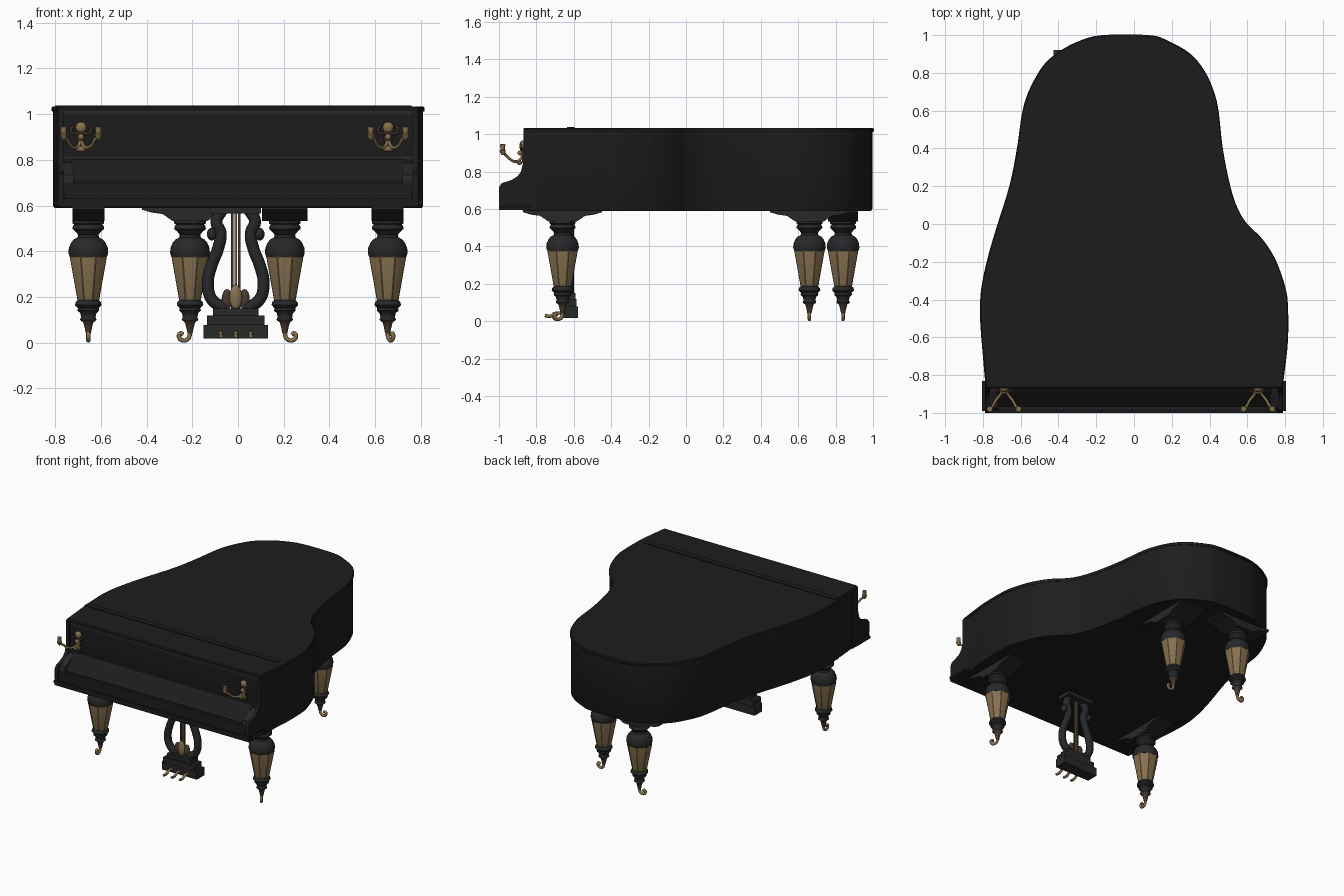
import bpy, bmesh, math
from mathutils import Matrix, Vector

if "Cube" in bpy.data.objects:
    bpy.data.objects.remove(bpy.data.objects["Cube"])


def material(name, col):
    m = bpy.data.materials.new(name)
    m.diffuse_color = (*col, 1)
    m.use_nodes = True
    m.node_tree.nodes["Principled BSDF"].inputs["Base Color"].default_value = m.diffuse_color
    return m


LACQUER = material("black lacquer", (0.012, 0.012, 0.012))
EBONY = material("ebony wood", (0.020, 0.021, 0.022))
GOLD = material("aged gold", (0.24, 0.165, 0.075))
BRONZE = material("dark bronze", (0.065, 0.042, 0.028))


def finish(name, bm, mats, angle=35, matrix=None):
    bmesh.ops.recalc_face_normals(bm, faces=bm.faces)
    if matrix:
        bm.transform(matrix)
    me = bpy.data.meshes.new(name)
    bm.to_mesh(me)
    bm.free()
    ob = bpy.data.objects.new(name, me)
    bpy.context.collection.objects.link(ob)
    for m in mats:
        me.materials.append(m)
    bpy.ops.object.select_all(action='DESELECT')
    ob.select_set(True)
    bpy.context.view_layer.objects.active = ob
    bpy.ops.object.shade_smooth_by_angle(angle=math.radians(angle))
    return ob


def loft(bm, rings):
    """Skin closed rings of points and cap both ends."""
    vs = [[bm.verts.new(p) for p in r] for r in rings]
    n = len(vs[0])
    for a, b in zip(vs, vs[1:]):
        for i in range(n):
            bm.faces.new((a[i], a[(i + 1) % n], b[(i + 1) % n], b[i]))
    bm.faces.new(vs[0])
    bm.faces.new(vs[-1])


def profile_x(name, prof, x0, x1, mat, matrix=None):
    """Extrude a (y, z) profile along x."""
    bm = bmesh.new()
    loft(bm, [[(x, y, z) for y, z in prof] for x in (x0, x1)])
    return finish(name, bm, [mat], 35, matrix)


def box(name, x0, x1, y0, y1, z0, z1, mat):
    return profile_x(name, [(y0, z0), (y1, z0), (y1, z1), (y0, z1)], x0, x1, mat)


def lathe(name, prof, loc, mats, sides=24, split=None):
    """Turn an (r, z) profile; faces below split take the second material."""
    bm = bmesh.new()
    ang = [2 * math.pi * (i + 0.5) / sides for i in range(sides)]
    loft(bm, [[(r * math.cos(a), r * math.sin(a), z) for a in ang] for r, z in prof])
    if split:
        for f in bm.faces:
            f.material_index = int(f.calc_center_median().z < split)
    return finish(name, bm, mats, 40, Matrix.Translation(loc))


def ball(name, loc, size, mat):
    bm = bmesh.new()
    bmesh.ops.create_uvsphere(bm, u_segments=14, v_segments=8, radius=1)
    return finish(name, bm, [mat], 60, Matrix.Translation(loc) @ Matrix.Diagonal((*size, 1)))


def tube(name, pts, r, mat):
    cu = bpy.data.curves.new(name, 'CURVE')
    cu.dimensions = '3D'
    cu.bevel_depth, cu.bevel_resolution, cu.resolution_u = r, 2, 5
    cu.use_fill_caps = True
    sp = cu.splines.new('BEZIER')
    sp.bezier_points.add(len(pts) - 1)
    for b, p in zip(sp.bezier_points, pts):
        b.co = p
        b.handle_left_type = b.handle_right_type = 'AUTO'
    cu.materials.append(mat)
    ob = bpy.data.objects.new(name, cu)
    bpy.context.collection.objects.link(ob)
    bpy.ops.object.select_all(action='DESELECT')
    ob.select_set(True)
    bpy.context.view_layer.objects.active = ob
    bpy.ops.object.convert(target='MESH')
    return ob


# Case outline seen from above, smoothed with a Catmull-Rom spline
KEYS = [(-.785, -.87), (-.80, -.7), (-.815, -.5), (-.81, -.35), (-.78, -.2), (-.735, -.04),
        (-.66, .2), (-.62, .4), (-.59, .6), (-.55, .72), (-.48, .84), (-.40, .91), (-.30, .965),
        (-.17, 1.0), (.08, 1.0), (.18, .97), (.30, .90), (.38, .80), (.43, .68), (.45, .58),
        (.47, .4), (.51, .2), (.55, .08), (.60, 0), (.68, -.08), (.75, -.19), (.80, -.33),
        (.815, -.43), (.815, -.62), (.795, -.8), (.785, -.87)]


def smooth(keys, n=4):
    p = [Vector(k) for k in [keys[0]] + keys + [keys[-1]]]
    out = []
    for a, b, c, d in zip(p, p[1:], p[2:], p[3:]):
        for i in range(n):
            t = i / n
            out.append(0.5 * (2 * b + (c - a) * t + (2 * a - 5 * b + 4 * c - d) * t * t
                              + (3 * b - a - 3 * c + d) * t ** 3))
    return out + [p[-1]]


OUTLINE = smooth(KEYS)


def slab(name, layers, mat):
    bm = bmesh.new()
    loft(bm, [[(v.x * s, 0.06 + (v.y - 0.06) * s, z) for v in OUTLINE] for s, z in layers])
    return finish(name, bm, [mat])


slab("case", [(.985, .59), (.992, .60), (.992, 1.02)], LACQUER)
slab("lid", [(.997, 1.012), (1, 1.016), (1, 1.028), (.993, 1.034)], LACQUER)
box("lid_hinge_strip", -.80, .76, -.635, -.595, 1.03, 1.039, LACQUER)

# Keyboard end: key bed, cheeks, closed fallboard, front panel
box("key_bed", -.79, .79, -1.0, -.8, .595, .63, LACQUER)
box("key_bed_moulding", -.805, .805, -.99, -.83, .605, .62, LACQUER)
CHEEK = [(-.8, .60), (-.992, .60), (-1.0, .64), (-1.0, .715), (-.985, .738), (-.945, .75),
         (-.905, .768), (-.882, .80), (-.87, .85), (-.87, 1.02), (-.8, 1.02)]
ARM = [(-.84, .62), (-.975, .62), (-.985, .70), (-.975, .735), (-.94, .75), (-.90, .775),
       (-.87, .79), (-.84, .79)]
for side, s in (("left", -1), ("right", 1)):
    profile_x("cheek_" + side, CHEEK, s * .762, s * .788, LACQUER)
    profile_x("key_block_" + side, ARM, s * .72, s * .765, EBONY)
    box("front_panel_side_" + side, s * .465, s * .765, -.860, -.84, .815, 1.005, LACQUER)
profile_x("fallboard", [(-.84, .63), (-.965, .63), (-.965, .705), (-.945, .72), (-.90, .775),
                        (-.875, .80), (-.84, .81)], -.73, .73, LACQUER)
box("key_slip", -.76, .76, -.988, -.95, .62, .70, LACQUER)
box("front_panel_rail", -.765, .765, -.868, -.84, .803, .815, EBONY)
box("lid_front_rail", -.78, .78, -.868, -.83, 1.0, 1.02, EBONY)

# Turned legs with gilded octagonal shafts, brackets and scrolled feet
CAP = [(.07, .54), (.07, .522), (.062, .518), (.068, .51), (.07, .498), (.055, .485), (.045, .472),
       (.048, .46), (.064, .452), (.076, .438), (.086, .415), (.088, .392), (.082, .375), (.07, .37)]
BASE = [(.045, .188), (.056, .178), (.059, .165), (.046, .152), (.048, .14), (.036, .13),
        (.032, .112), (.037, .1), (.022, .088), (.016, .065), (.011, .04)]
BRACKET = [(-.215, .60), (-.21, .582), (-.17, .570), (-.12, .563), (-.075, .532), (.075, .532),
           (.12, .563), (.17, .570), (.21, .582), (.215, .60)]
FOOT = [(0, .08), (0, .045), (.008, .018), (.03, .010), (.048, .023), (.042, .041), (.03, .034)]


def leg(name, x, y, foot_dir, turn, half_width):
    profile_x(name + "_bracket", BRACKET, -half_width, half_width, EBONY,
              Matrix.Translation((x, y, 0)) @ Matrix.Rotation(math.radians(turn), 4, 'Z'))
    lathe(name + "_cap", CAP, (x, y, 0), [EBONY])
    shaft = bmesh.new()
    ang = [math.pi * (i + .5) / 4 for i in range(8)]
    loft(shaft, [[(r * math.cos(a), r * math.sin(a), z) for a in ang]
                 for r, z in ((.087, .378), (.05, .185))])
    panels = [f for f in shaft.faces if len(f.verts) == 4]
    for i, width in ((1, .005), (2, .0065)):
        bmesh.ops.inset_individual(shaft, faces=panels, thickness=width, depth=-.001)
        for f in panels:
            f.material_index = i
        if i == 1:
            continue
    # rims of the second inset stay bronze: those touching a gold face but not ebony
    gold = set(panels)
    for f in shaft.faces:
        if f not in gold and len(f.verts) == 4 and any(g in gold for e in f.edges for g in e.link_faces):
            f.material_index = 1
    finish(name + "_shaft", shaft, [EBONY, BRONZE, GOLD], 20, Matrix.Translation((x, y, 0)))
    lathe(name + "_base", BASE, (x, y, 0), [EBONY, BRONZE], 20, .095)
    dx, dy = foot_dir
    tube(name + "_scroll_foot", [(x + u * dx, y + u * dy, z) for u, z in FOOT], .0095, GOLD)


leg("front_leg_left", -.655, -.66, (0, -1), 0, .07)
leg("front_leg_right", .655, -.66, (.5, -.86), 0, .07)
leg("rear_leg_left", -.21, .84, (-1, 0), 90, .08)
leg("rear_leg_right", .205, .66, (1, 0), 0, .10)

# Pedal lyre
CX, LY = -.01, -.625
box("lyre_foot", CX - .142, CX + .142, -.665, -.578, .018, .078, EBONY)
box("lyre_foot_step", CX - .125, CX + .125, -.675, -.585, .078, .118, EBONY)
box("lyre_foot_top", CX - .10, CX + .10, -.665, -.59, .118, .15, EBONY)
box("lyre_head", CX - .11, CX + .11, -.68, -.57, .565, .60, EBONY)
LYRE = [(.05, .15), (.105, .19), (.122, .26), (.105, .34), (.078, .41), (.066, .48), (.085, .53), (.06, .58)]
for side, s in (("left", -1), ("right", 1)):
    tube("lyre_arm_" + side, [(CX + s * u, LY, z) for u, z in LYRE], .026, EBONY)
    ball("lyre_scroll_" + side, (CX + s * .105, LY, .475), (.022, .025, .028), EBONY)
    ball("lyre_leaf_" + side, (CX + s * .038, LY - .005, .19), (.024, .015, .045), BRONZE)
ball("lyre_leaf_middle", (CX, LY - .015, .2), (.028, .015, .055), GOLD)
for i in (-1, 0, 1):
    tube(f"pedal_rod_{i + 2}", [(CX + i * .015, LY, .14), (CX + i * .015, LY, .58)], .006,
         GOLD if i == 0 else BRONZE)
    px = CX + i * .065
    tube(f"pedal_{i + 2}", [(px, -.65, .04), (px, -.69, .043), (px, -.725, .027), (px, -.755, .03)],
         .009, GOLD)

# Candle sconces
for side, x in (("left", -.687), ("right", .657)):
    n = "sconce_" + side
    ball(n + "_rosette", (x, -.872, .942), (.025, .018, .025), GOLD)
    ball(n + "_plate", (x, -.868, .895), (.018, .012, .058), BRONZE)
    ball(n + "_boss", (x, -.885, .90), (.014, .016, .014), GOLD)
    ball(n + "_drop", (x, -.89, .848), (.026, .014, .013), GOLD)
    for k in (-1, 1):
        tube(f"{n}_arm_{k}", [(x, -.87, .885), (x + k * .018, -.90, .855), (x + k * .045, -.935, .862),
                              (x + k * .062, -.965, .89), (x + k * .075, -.978, .90)], .0075, GOLD)
        lathe(f"{n}_cup_{k}", [(.006, .888), (.014, .90), (.018, .912), (.012, .917), (.015, .945),
                               (.01, .947)], (x + k * .076, -.98, 0), [GOLD], 12)
        tube(f"{n}_curl_{k}", [(x, -.875, .93), (x + k * .03, -.88, .915), (x + k * .045, -.885, .935),
                               (x + k * .034, -.885, .945)], .006, BRONZE)
